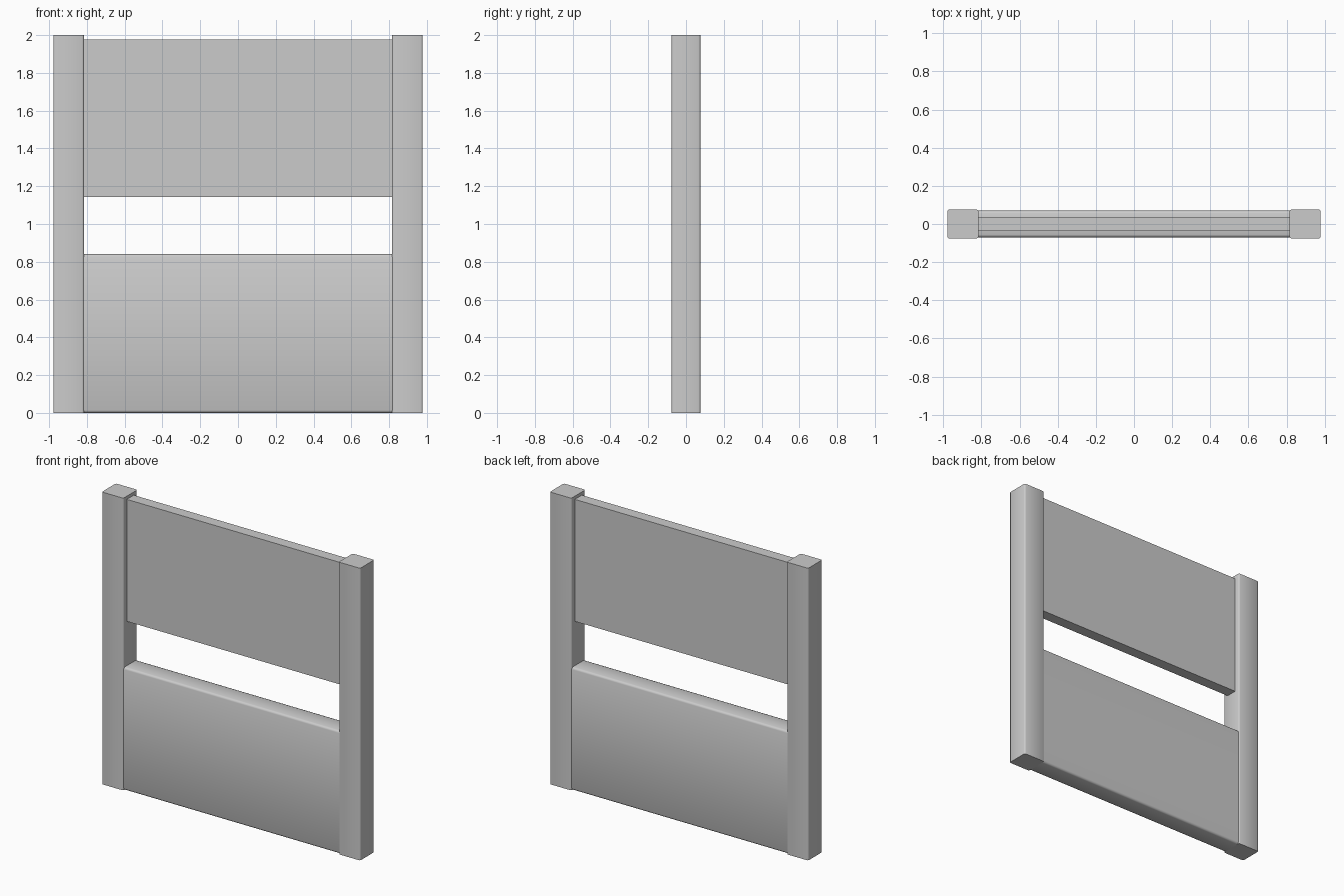
import bpy, bmesh
from mathutils import Vector

if "Cube" in bpy.data.objects:
    bpy.data.objects.remove(bpy.data.objects["Cube"])


def box(name, lo, hi, bevel=0.0, pick=None):
    """Axis-aligned box; edges accepted by pick(edge direction) are softened."""
    bm = bmesh.new()
    bmesh.ops.create_cube(bm, size=1)
    lo, hi = Vector(lo), Vector(hi)
    for v in bm.verts:
        v.co = Vector([(lo[i] + hi[i]) / 2 + v.co[i] * (hi[i] - lo[i]) for i in range(3)])
    if bevel:
        edges = [e for e in bm.edges
                 if pick((e.verts[1].co - e.verts[0].co).normalized())]
        bmesh.ops.bevel(bm, geom=edges, offset=bevel, segments=2,
                        profile=0.5, affect='EDGES')
    mesh = bpy.data.meshes.new(name)
    bm.to_mesh(mesh)
    bm.free()
    ob = bpy.data.objects.new(name, mesh)
    bpy.context.collection.objects.link(ob)
    bpy.ops.object.select_all(action='DESELECT')
    ob.select_set(True)
    bpy.context.view_layer.objects.active = ob
    bpy.ops.object.shade_smooth_by_angle(angle=0.87)
    return ob


# Two upright posts with softened vertical corners
for side, x0, x1 in (("left", -0.978, -0.815), ("right", 0.815, 0.978)):
    box(side + "_post", (x0, -0.076, 0), (x1, 0.076, 2.0),
        0.01, lambda d: abs(d.z) > 0.9)

# Thin upper panel, crisp edges
box("upper_panel", (-0.817, -0.038, 1.143), (0.817, 0.038, 1.978))

# Thicker lower panel, long edges softened
box("lower_panel", (-0.817, -0.07, 0), (0.817, 0.07, 0.84),
    0.014, lambda d: abs(d.x) > 0.9)
